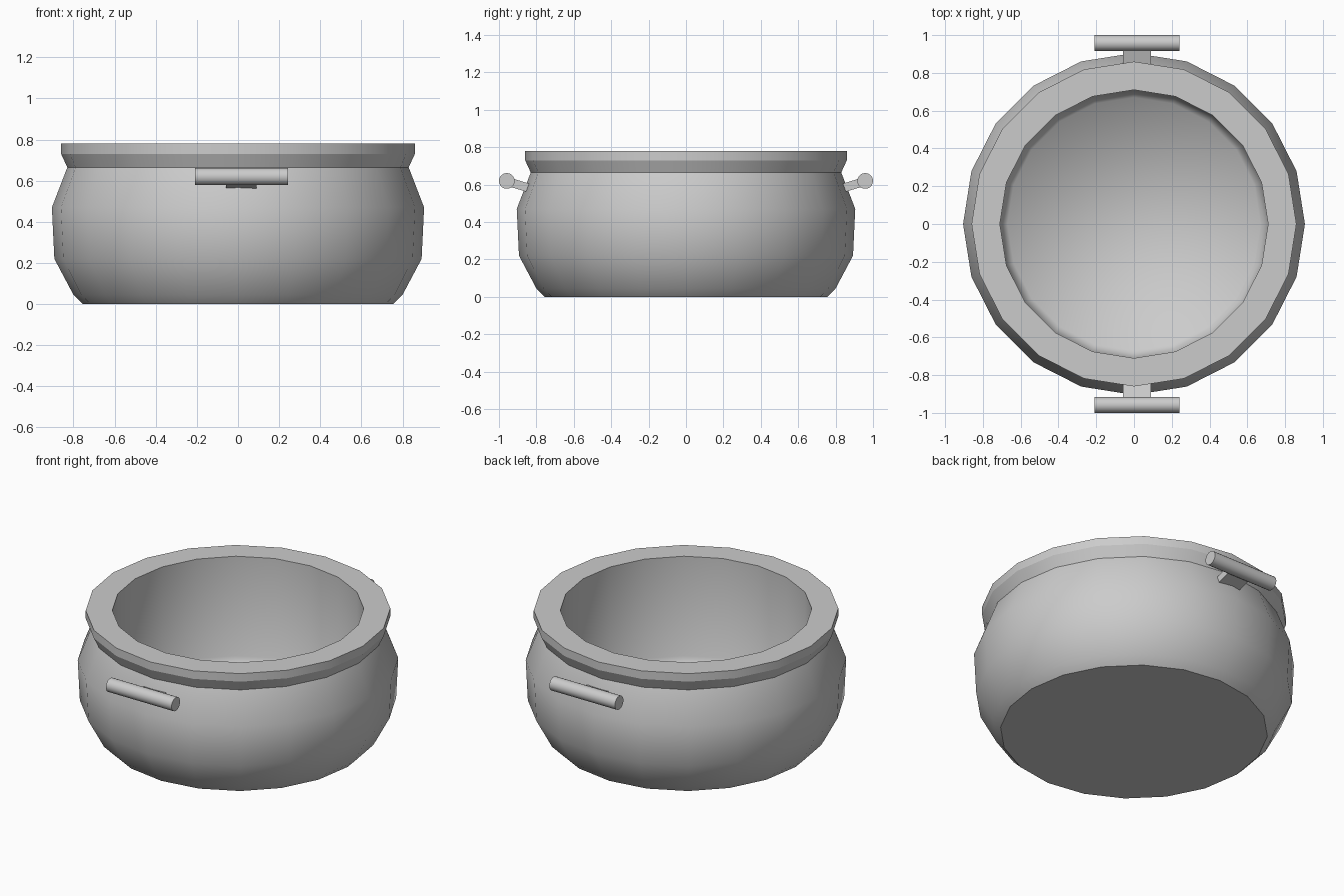
import bpy, bmesh, math
from mathutils import Matrix, Vector

cube = bpy.data.objects.get("Cube")
if cube:
    bpy.data.objects.remove(cube, do_unlink=True)

metal = bpy.data.materials.new("grey metal")
metal.use_nodes = True
GREY = (0.6, 0.6, 0.6, 1)
metal.diffuse_color = GREY
metal.node_tree.nodes["Principled BSDF"].inputs["Base Color"].default_value = GREY


def add_object(name, bm, smooth=True):
    bmesh.ops.recalc_face_normals(bm, faces=bm.faces)
    for f in bm.faces:
        f.smooth = smooth
    mesh = bpy.data.meshes.new(name)
    bm.to_mesh(mesh)
    bm.free()
    mesh.materials.append(metal)
    obj = bpy.data.objects.new(name, mesh)
    bpy.context.collection.objects.link(obj)
    return obj


# Pot: one lathed shell; each profile point is radius, height, sharp crease
SIDES = 20
profile = [
    (0.755, 0.0, True), (0.80, 0.045, False), (0.893, 0.22, False),
    (0.905, 0.47, False), (0.83, 0.665, True), (0.86, 0.73, True),
    (0.86, 0.78, True), (0.71, 0.78, True), (0.71, 0.16, False),
    (0.67, 0.09, False),
]
bm = bmesh.new()
rings = []
for r, z, sharp in profile:
    ring = []
    for i in range(SIDES):
        a = math.tau * i / SIDES
        ring.append(bm.verts.new((r * math.cos(a), r * math.sin(a), z)))
    rings.append(ring)
for low, high in zip(rings, rings[1:]):
    for i in range(SIDES):
        j = (i + 1) % SIDES
        bm.faces.new((low[i], low[j], high[j], high[i]))
bm.faces.new(rings[0])
bm.faces.new(rings[-1])
for ring, point in zip(rings, profile):
    if point[2]:
        for i in range(SIDES):
            bm.edges.get((ring[i], ring[(i + 1) % SIDES])).smooth = False
add_object("pot", bm)

# Handles: a round grip on a tilted bracket, front and back
CENTRE_X = 0.016
for side, y in (("front", -1), ("back", 1)):
    bm = bmesh.new()
    place = Matrix.Translation((CENTRE_X, 0.958 * y, 0.62)) @ Matrix.Rotation(math.pi / 2, 4, "Y")
    bmesh.ops.create_cone(bm, cap_ends=True, segments=20, radius1=0.042,
                          radius2=0.042, depth=0.452, matrix=place)
    for e in bm.edges:
        if e.calc_face_angle(0) > 1:
            e.smooth = False
    add_object(side + "_grip", bm)

    bm = bmesh.new()
    place = (Matrix.Translation((CENTRE_X, 0.88 * y, 0.594))
             @ Matrix.Rotation(math.radians(17) * y, 4, "X")
             @ Matrix.Diagonal(Vector((0.148, 0.13, 0.046, 1))))
    bmesh.ops.create_cube(bm, size=1, matrix=place)
    add_object(side + "_bracket", bm, smooth=False)
